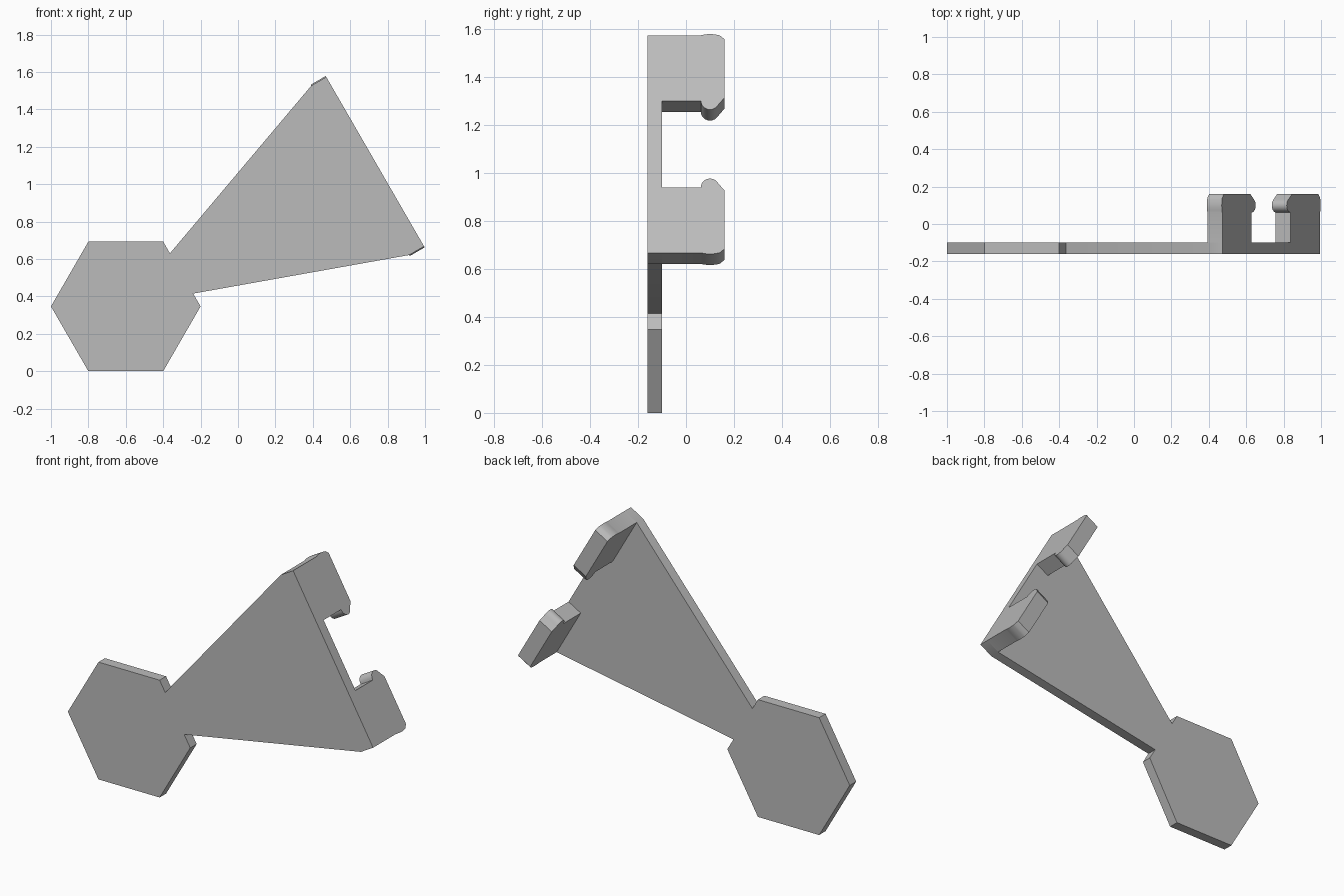
import bpy
import bmesh
from math import sin, cos, pi, sqrt, radians
from mathutils import Vector

cube = bpy.data.objects.get("Cube")
if cube:
    bpy.data.objects.remove(cube, do_unlink=True)

# One grey material
grey = bpy.data.materials.new("plain_grey")
grey.use_nodes = True
colour = (0.5, 0.5, 0.5, 1)
grey.diffuse_color = colour
grey.node_tree.nodes["Principled BSDF"].inputs["Base Color"].default_value = colour

FRONT, BACK, TIP = -0.16, -0.10, 0.16
CORNER = Vector((0.472, 0, 1.573))             # upper end of the wide edge
ALONG = Vector((sin(pi / 6), 0, -cos(pi / 6)))  # runs down the wide edge
INWARD = Vector((-cos(pi / 6), 0, -sin(pi / 6)))
LENGTH, THICK, REACH = 1.046, 0.092, 0.315


def prism(name, points, offset):
    """Extrude a flat outline by an offset vector."""
    bm = bmesh.new()
    face = bm.faces.new([bm.verts.new(p) for p in points])
    top = bmesh.ops.extrude_face_region(bm, geom=[face])
    moved = [v for v in top["geom"] if isinstance(v, bmesh.types.BMVert)]
    bmesh.ops.translate(bm, verts=moved, vec=offset)
    bmesh.ops.recalc_face_normals(bm, faces=bm.faces)
    mesh = bpy.data.meshes.new(name)
    bm.to_mesh(mesh)
    bm.free()
    mesh.materials.append(grey)
    obj = bpy.data.objects.new(name, mesh)
    bpy.context.collection.objects.link(obj)
    bpy.ops.object.select_all(action="DESELECT")
    obj.select_set(True)
    bpy.context.view_layer.objects.active = obj
    bpy.ops.object.shade_smooth_by_angle(angle=radians(32))
    return obj


# Flat plate: hexagonal head flowing into a flared arm
R, cx, cz = 0.4, -0.6, 0.2 * sqrt(3)
hexagon = [(cx + R * cos(k * pi / 3), cz + R * sin(k * pi / 3)) for k in range(1, 7)]
wide = [CORNER + INWARD * THICK, CORNER,
        CORNER + ALONG * LENGTH, CORNER + ALONG * LENGTH + INWARD * THICK]
arm = [(-0.24, 0.415)] + [(p.x, p.z) for p in reversed(wide)] + [(-0.364, 0.63)]
outline = hexagon + arm
prism("flared_plate", [(x, FRONT, z) for x, z in outline], Vector((0, BACK - FRONT, 0)))

# Clip profile as (distance along the wide edge, y)
bump = [(REACH + 0.042 * sin(a), 0.1 - 0.038 * cos(a))
        for a in (pi * k / 12 for k in range(11))]
ridge = [(-0.006 * sin(pi * k / 6), 0.14 - 0.08 * k / 6) for k in range(7)]
profile = ([(0, BACK), (REACH, BACK)] + bump
           + [(REACH - 0.015, TIP), (0.018, TIP)] + ridge)

# Two clips facing each other across the wide edge
for name, start, sign in (("upper_clip", 0, 1), ("lower_clip", LENGTH, -1)):
    points = [CORNER + ALONG * (start + sign * s) + Vector((0, y, 0)) for s, y in profile]
    prism(name, points, INWARD * THICK)
